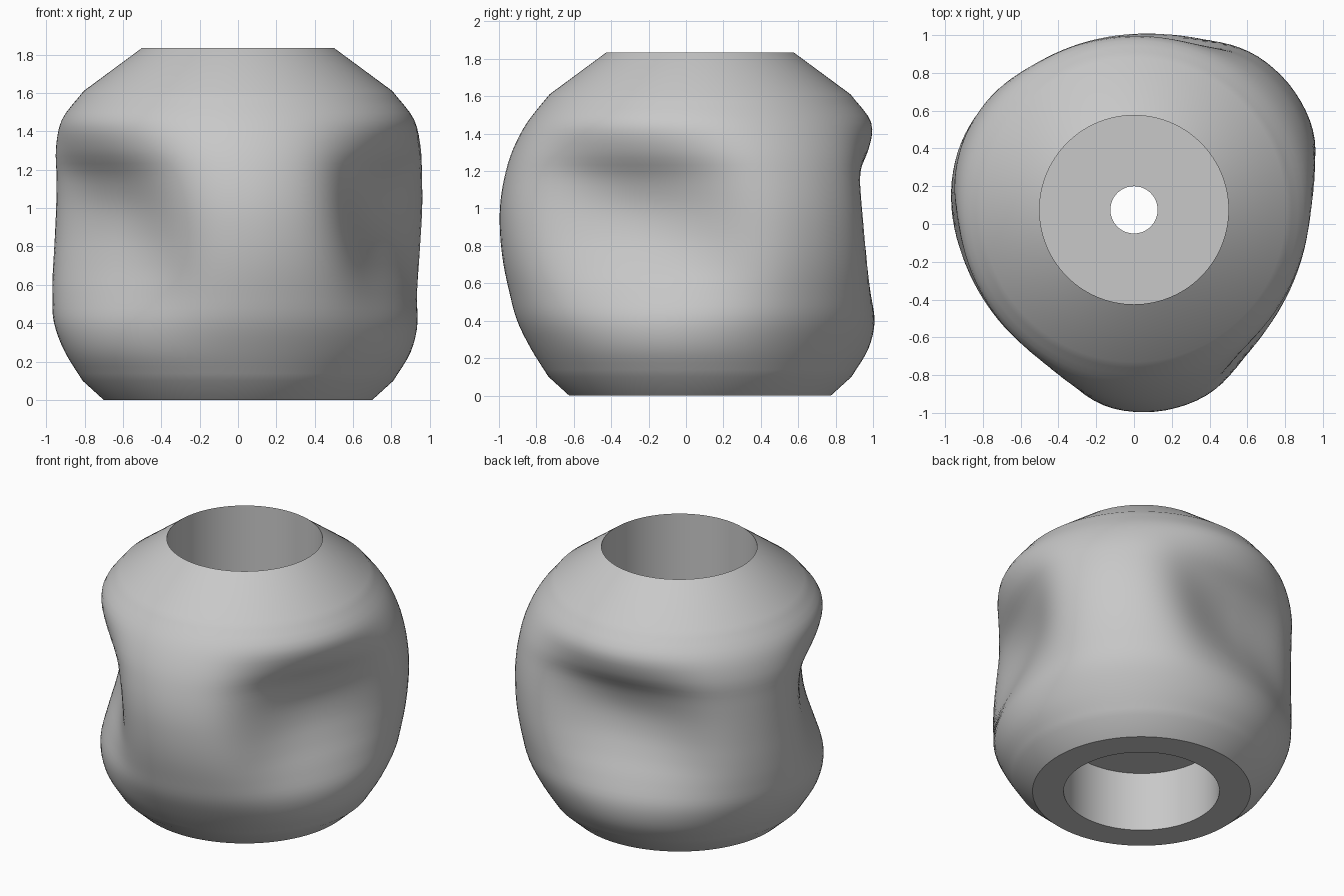
import bpy, bmesh
from math import sin, cos, pi, radians, degrees

cube = bpy.data.objects.get("Cube")
if cube:
    bpy.data.objects.remove(cube, do_unlink=True)

SEGMENTS = 120
AXIS_Y = 0.075
HEIGHT = 1.835
LOW, HIGH = 0.1, 1.61          # ends of the sculpted grip zone
TWIST = 10                     # degrees of twist per unit of height

# Evenly spaced radii through a finger groove and through a full lobe
GROOVE = [.81, .9, .925, .882, .82, .775, .768, .81, .895, .915, .805]
LOBE = [.81, .905, .982, 1.025, 1.058, 1.075, 1.075, 1.052, 1.005, .925, .805]
# Angles of the three grooves, and the height of the lobe after each
GROOVES = [(-22, .94), (100, .69), (217, 1), (338, .94)]


def spline(values, t):
    """Smooth curve through evenly spaced values, t from 0 to 1."""
    spans = len(values) - 1
    padded = [2 * values[0] - values[1], *values, 2 * values[-1] - values[-2]]
    i = min(int(t * spans), spans - 1)
    f = t * spans - i
    a, b, c, d = padded[i:i + 4]
    return b + .5 * f * (c - a + f * (2*a - 5*b + 4*c - d + f * (3*(b - c) + d - a)))


def strength(angle):
    """Lobe strength at an angle: flat across each groove, rounding into the lobes."""
    angle = (angle - GROOVES[0][0]) % 360 + GROOVES[0][0]
    for (start, height), (end, _) in zip(GROOVES, GROOVES[1:]):
        if angle <= end:
            away = min(angle - start, end - angle)
            u = (1 / cos(radians(away)) - 1) / .29
            return height * u / (1 + u ** 3) ** (1 / 3)


def grip_radius(t, z):
    groove, lobe = spline(GROOVE, t), spline(LOBE, t)
    return lambda a: groove + (lobe - groove) * strength(degrees(a) + TWIST * (z - .9))


def round_radius(r):
    return lambda a: r


# Closed section: outer skin, upper bore, small through hole, lower bore
section = [(round_radius(.7), 0)]
STEPS = 40
for k in range(STEPS + 1):
    z = LOW + (HIGH - LOW) * k / STEPS
    section.append((grip_radius(k / STEPS, z), z))
WEB_TOP, WEB_BOTTOM = .62, .42
for r, z in [(.5, HEIGHT), (.5, WEB_TOP), (.125, WEB_TOP),
             (.125, WEB_BOTTOM), (.5, WEB_BOTTOM), (.5, 0)]:
    section.append((round_radius(r), z))

# Sweep the section around the axis
bm = bmesh.new()
angles = [2 * pi * i / SEGMENTS for i in range(SEGMENTS)]
rings = [[bm.verts.new((r(a) * cos(a), AXIS_Y + r(a) * sin(a), z)) for a in angles]
         for r, z in section]
for j, ring in enumerate(rings):
    upper = rings[(j + 1) % len(rings)]
    for i in range(SEGMENTS):
        n = (i + 1) % SEGMENTS
        bm.faces.new((ring[i], ring[n], upper[n], upper[i]))
bmesh.ops.recalc_face_normals(bm, faces=bm.faces)
mesh = bpy.data.meshes.new("grip_knob")
bm.to_mesh(mesh)
bm.free()
knob = bpy.data.objects.new("grip_knob", mesh)
bpy.context.collection.objects.link(knob)

# Plain grey
grey = bpy.data.materials.new("plain grey")
grey.use_nodes = True
colour = (.58, .58, .58, 1)
grey.diffuse_color = colour
grey.node_tree.nodes["Principled BSDF"].inputs["Base Color"].default_value = colour
mesh.materials.append(grey)

bpy.ops.object.select_all(action='DESELECT')
knob.select_set(True)
bpy.context.view_layer.objects.active = knob
bpy.ops.object.shade_smooth_by_angle(angle=radians(30))
